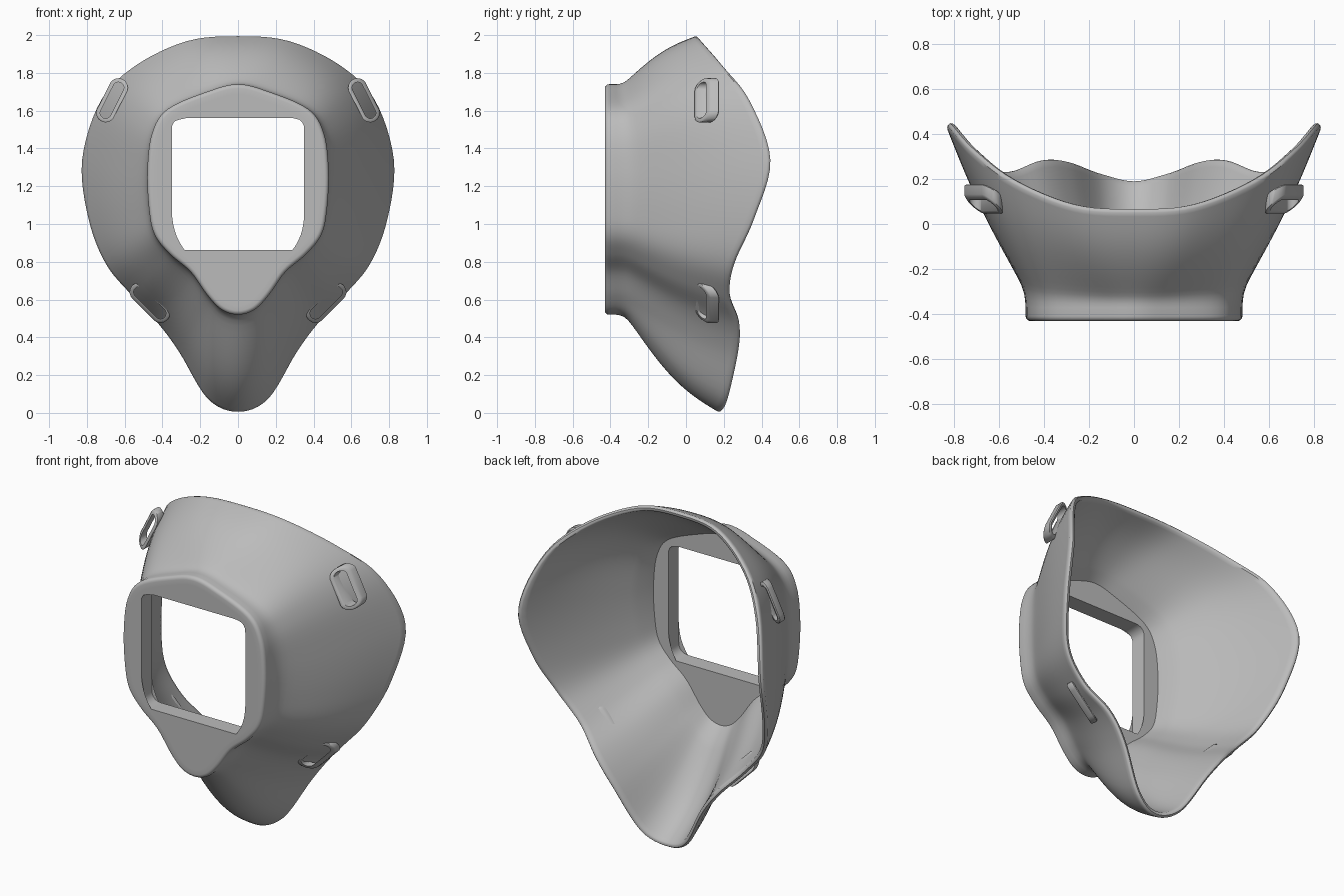
import bpy, math
from mathutils import Vector

cube = bpy.data.objects.get("Cube")
if cube:
    bpy.data.objects.remove(cube)

grey = bpy.data.materials.new("mid_grey")
grey.use_nodes = True
COLOUR = (0.5, 0.5, 0.5, 1)
grey.diffuse_color = COLOUR
grey.node_tree.nodes["Principled BSDF"].inputs["Base Color"].default_value = COLOUR

STEPS = 6
FRONT, NECK, BACK = -0.43, -0.37, -0.33
WALL = 0.03

# Half outlines from top centre to bottom centre; the other half is mirrored
plate_half = [(0, 1.74), (.15, 1.705), (.37, 1.61), (.455, 1.48), (.48, 1.28), (.47, 1.07),
              (.44, .94), (.36, .84), (.25, .745), (.16, .62), (.085, .545), (0, .52)]
rim_half = [(0, .05, 1.994), (.27, .07, 1.968), (.54, .18, 1.84), (.725, .32, 1.655),
            (.825, .43, 1.34), (.792, .345, 1.03), (.70, .24, .79), (.56, .215, .62),
            (.42, .265, .47), (.31, .26, .32), (.16, .205, .075), (0, .17, .006)]


def closed_curve(half):
    """Mirror a half outline in x and sample a smooth closed curve through it."""
    pts = [Vector(p) for p in half]
    pts += [Vector((-p.x, p.y, p.z)) for p in reversed(pts[1:-1])]
    n, out = len(pts), []
    for i in range(n):
        a, b, c, d = (pts[(i + k) % n] for k in (-1, 0, 1, 2))
        for s in range(STEPS):
            t = s / STEPS
            out.append(b + (c - a) * (t / 2) + (2 * a - 5 * b + 4 * c - d) * (t * t / 2)
                       + (3 * b - a - 3 * c + d) * (t ** 3 / 2))
    return out


def window_ring(count, y, half=0.35, mid_z=1.212, radius=0.055):
    """Rounded square, evenly sampled clockwise from the top centre."""
    dense = []
    for corner in range(4):
        cx, cz = [(1, 1), (1, -1), (-1, -1), (-1, 1)][corner]
        for k in range(9):
            a = math.pi / 2 * (1 - corner - k / 8)
            dense.append(Vector((cx * (half - radius) + radius * math.cos(a), y,
                                 mid_z + cz * (half - radius) + radius * math.sin(a))))
    top = Vector((0, y, mid_z + half))
    dense = [top] + dense + [top]
    lengths = [(b - a).length for a, b in zip(dense, dense[1:])]
    total, out, seg, walked = sum(lengths), [], 0, 0
    for i in range(count):
        goal = total * i / count
        while walked + lengths[seg] < goal:
            walked += lengths[seg]
            seg += 1
        out.append(dense[seg].lerp(dense[seg + 1], (goal - walked) / lengths[seg]))
    return out


def inset(ring, amount, y):
    """Offset a flat outline inwards and place it at depth y."""
    out = []
    for i, p in enumerate(ring):
        d = ring[(i + 1) % len(ring)] - ring[i - 1]
        n = Vector((-d.z, 0, d.x)).normalized()
        out.append(Vector((p.x, y, p.z)) - n * amount)
    return out


def make_object(name, rings, angle):
    """Skin a looped series of closed rings."""
    n, m = len(rings[0]), len(rings)
    faces = [(r * n + i, r * n + (i + 1) % n, (r + 1) % m * n + (i + 1) % n, (r + 1) % m * n + i)
             for r in range(m) for i in range(n)]
    mesh = bpy.data.meshes.new(name)
    mesh.from_pydata([p for ring in rings for p in ring], [], faces)
    mesh.materials.append(grey)
    obj = bpy.data.objects.new(name, mesh)
    bpy.context.collection.objects.link(obj)
    bpy.ops.object.select_all(action='DESELECT')
    obj.select_set(True)
    bpy.context.view_layer.objects.active = obj
    bpy.ops.object.shade_smooth_by_angle(angle=math.radians(angle))
    return obj


# Flared outer shell between the plate neck and the wavy rim
plate = closed_curve([(x, 0, z) for x, z in plate_half])
rim = closed_curve(rim_half)
COUNT = len(plate)


def ramp(g):
    d = g - 0.09
    return (d + math.sqrt(d * d + 0.003)) / 2


def flare(g):
    ring = []
    h = (ramp(g) - ramp(0)) / (ramp(1) - ramp(0))
    for p, r in zip(plate, rim):
        out = Vector((r.x - p.x, 0, r.z - p.z))
        bulge = 0.06 + 0.08 * (out.z / out.length) ** 2
        q = p + out * (h + bulge * math.sin(math.pi * h))
        q.y = NECK + (r.y - NECK) * g
        ring.append(q)
    return ring


levels = [0, .04, .08, .12, .16, .21, .27, .34, .42, .5, .58, .66, .74, .82, .9, .96, 1]
outer = [flare(g) for g in levels]


def wall_normal(k, i):
    du = outer[k][(i + 1) % COUNT] - outer[k][i - 1]
    dv = outer[min(k + 1, len(outer) - 1)][i] - outer[max(k - 1, 0)][i]
    return du.cross(dv).normalized(), dv.normalized()


# Rounded rim edge and inner wall
last = len(outer) - 1
edge, inner = [], []
for depth, push in ((.2, .008), (.5, .012), (.8, .008)):
    ring = []
    for i in range(COUNT):
        n, v = wall_normal(last, i)
        ring.append(outer[last][i] - n * WALL * depth + v * push)
    edge.append(ring)
for k in range(last, 3, -1):
    inner.append([outer[k][i] - wall_normal(k, i)[0] * WALL for i in range(COUNT)])

# Thick front plate with rounded border and the square window
border = [inset(plate, 0.05, FRONT), inset(plate, 0.022, FRONT)]
for k in range(1, 5):
    a = math.pi / 2 * k / 4
    border.append(inset(plate, 0.022 * (1 - math.sin(a)), FRONT + 0.022 * (1 - math.cos(a))))
rings = ([window_ring(COUNT, FRONT)] + border + outer + edge + inner
         + [inset(plate, WALL, BACK), window_ring(COUNT, BACK)])
make_object("mask_shell", rings, 40)


def strap_loop(name, centre, axis, out, half_length, inner_back):
    """Slanted stadium ring standing off the shell."""
    axis, out = Vector(axis).normalized(), Vector(out).normalized()

    def ring(radius, back, shrink=0):
        pts = []
        for k in range(24):
            a = 2 * math.pi * (k + 0.5) / 24
            along = (radius - shrink) * math.sin(a) + math.copysign(half_length, math.sin(a))
            across = (radius - shrink) * math.cos(a)
            t = min(1, max(0, across / 0.1 + 0.5))
            y = inner_back + (0.18 - inner_back) * t if back else 0.04 + 0.085 * t
            p = Vector(centre) + axis * along + out * across
            p.y = y
            pts.append(p)
        return pts

    hole, body, soft = 0.029, 0.05, 0.007
    sections = [ring(hole, False), ring(body, False, soft), ring(body, False), ring(body, True),
                ring(body, True, soft), ring(hole, True)]
    for p in sections[2]:
        p.y += soft
    for p in sections[3]:
        p.y -= soft
    # Keep faces pointing outwards on both sides
    if axis.cross(out).y > 0:
        sections.reverse()
    make_object(name, sections, 50)


for side, s in (("left", 1), ("right", -1)):
    strap_loop("upper_strap_loop_" + side, (s * .667, 0, 1.655), (s * -.45, 0, .89),
               (s * .89, 0, .45), 0.075, 0.12)
    strap_loop("lower_strap_loop_" + side, (s * .467, 0, .583), (s * .7, 0, .7),
               (s * .7, 0, -.7), 0.08, 0.095)
